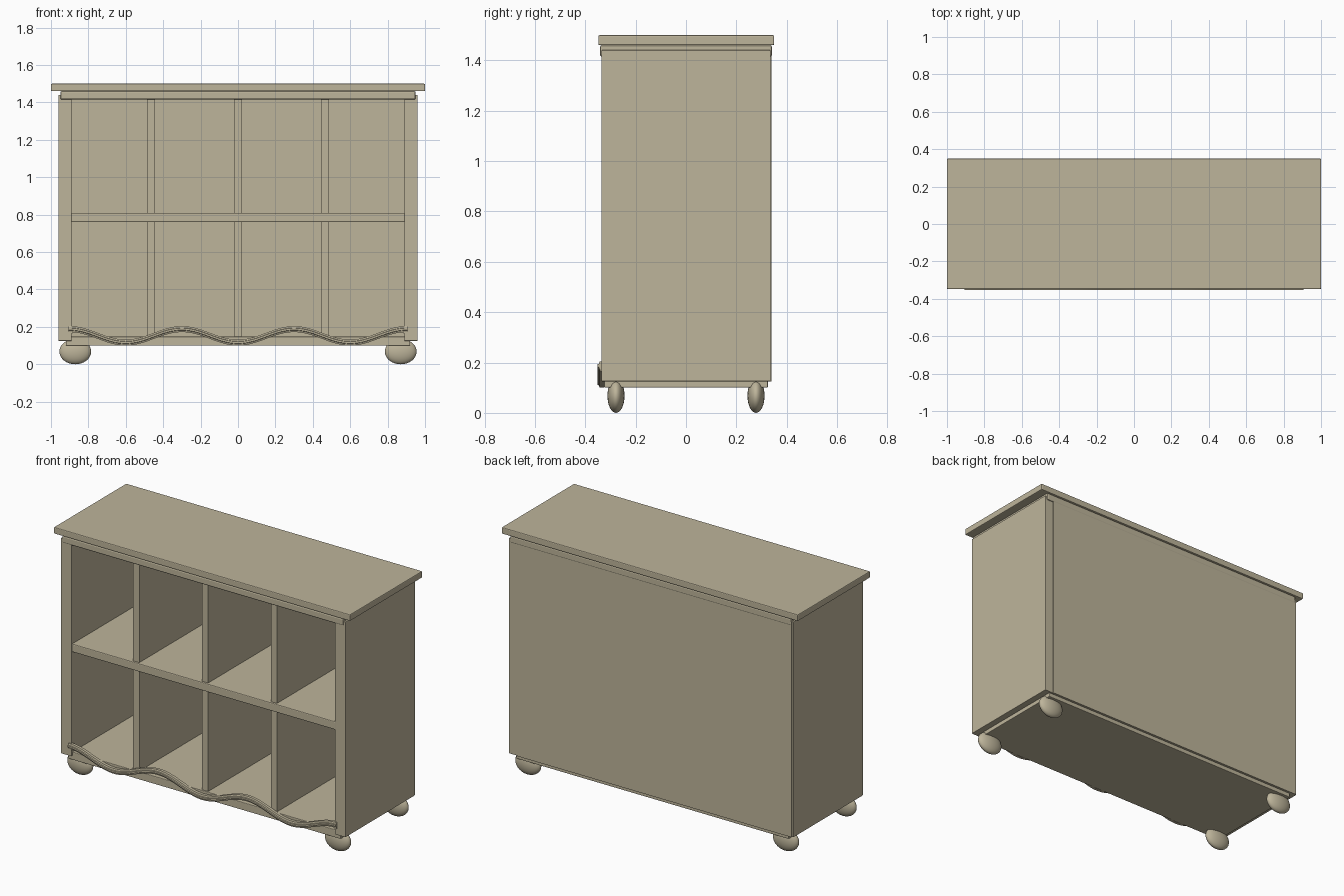
import bpy, bmesh, math

cube = bpy.data.objects.get("Cube")
if cube:
    bpy.data.objects.remove(cube, do_unlink=True)

COLOUR = (0.515, 0.462, 0.328, 1)
paint = bpy.data.materials.new("beige paint")
paint.use_nodes = True
paint.diffuse_color = COLOUR
paint.node_tree.nodes["Principled BSDF"].inputs["Base Color"].default_value = COLOUR


def finish(name, bm):
    bmesh.ops.recalc_face_normals(bm, faces=bm.faces)
    mesh = bpy.data.meshes.new(name)
    bm.to_mesh(mesh)
    bm.free()
    mesh.materials.append(paint)
    ob = bpy.data.objects.new(name, mesh)
    bpy.context.collection.objects.link(ob)
    return ob


def box(name, x, y, z, bevel=0):
    """Box from (min, max) pairs, with an optional softened edge."""
    bm = bmesh.new()
    bmesh.ops.create_cube(bm, size=1)
    for v in bm.verts:
        v.co = [sum(r) / 2 + c * (r[1] - r[0]) for r, c in zip((x, y, z), v.co)]
    ob = finish(name, bm)
    if bevel:
        mod = ob.modifiers.new("soft edge", "BEVEL")
        mod.width = bevel
        mod.segments = 2
    return ob


# Top slab and the moulding under it
box("top_slab", (-1, 1), (-0.348, 0.35), (1.46, 1.5), 0.005)
box("top_moulding", (-0.95, 0.95), (-0.342, 0.342), (1.415, 1.46), 0.008)

# Carcass
for side, s in (("right", -1), ("left", 1)):
    box(side + "_side", sorted((s * 0.89, s * 0.96)), (-0.336, 0.336), (0.125, 1.44), 0.003)
box("back_panel", (-0.95, 0.9), (0.31, 0.34), (0.125, 1.44))
box("base", (-0.92, 0.92), (-0.325, 0.325), (0.1, 0.148), 0.004)

# Cubbyholes
for i, x in enumerate((-0.465, 0, 0.465)):
    box(f"divider_{i + 1}", (x - 0.021, x + 0.021), (-0.318, 0.32), (0.14, 1.43))
box("middle_shelf", (-0.892, 0.892), (-0.33, 0.32), (0.76, 0.81), 0.005)

# Wavy front trim: a stepped section swept along a cosine
section = ((-0.325, -0.016), (-0.343, -0.016), (-0.346, -0.007), (-0.352, -0.005),
           (-0.352, 0.005), (-0.346, 0.007), (-0.343, 0.016), (-0.325, 0.016))
bm = bmesh.new()
rings = []
STEPS = 96
for i in range(STEPS + 1):
    x = -0.905 + 1.81 * i / STEPS
    z = 0.152 - 0.036 * math.cos(2 * math.pi * x / 0.6)
    rings.append([bm.verts.new((x, y, z + dz)) for y, dz in section])
for a, b in zip(rings, rings[1:]):
    for k in range(len(section)):
        n = (k + 1) % len(section)
        bm.faces.new((a[k], a[n], b[n], b[k]))
bm.faces.new(rings[0])
bm.faces.new(rings[-1])
trim = finish("wavy_trim", bm)

# Small blocks behind the trim ends
for side, s in (("right", -1), ("left", 1)):
    box(side + "_trim_block", sorted((s * 0.885, s * 0.905)), (-0.341, -0.32), (0.165, 0.2))

# Flattened bun feet
feet = []
for end, y in (("front", -0.278), ("back", 0.278)):
    for side, x in (("right", -0.87), ("left", 0.87)):
        bm = bmesh.new()
        bmesh.ops.create_uvsphere(bm, u_segments=32, v_segments=16, radius=1)
        for v in bm.verts:
            v.co = (x + v.co.x * 0.085, y + v.co.y * 0.034, 0.068 + v.co.z * 0.068)
        feet.append(finish(f"{end}_{side}_foot", bm))

# Smooth shading on the curved parts
bpy.ops.object.select_all(action="DESELECT")
for ob in feet + [trim]:
    ob.select_set(True)
bpy.context.view_layer.objects.active = trim
bpy.ops.object.shade_smooth_by_angle(angle=math.radians(30))
